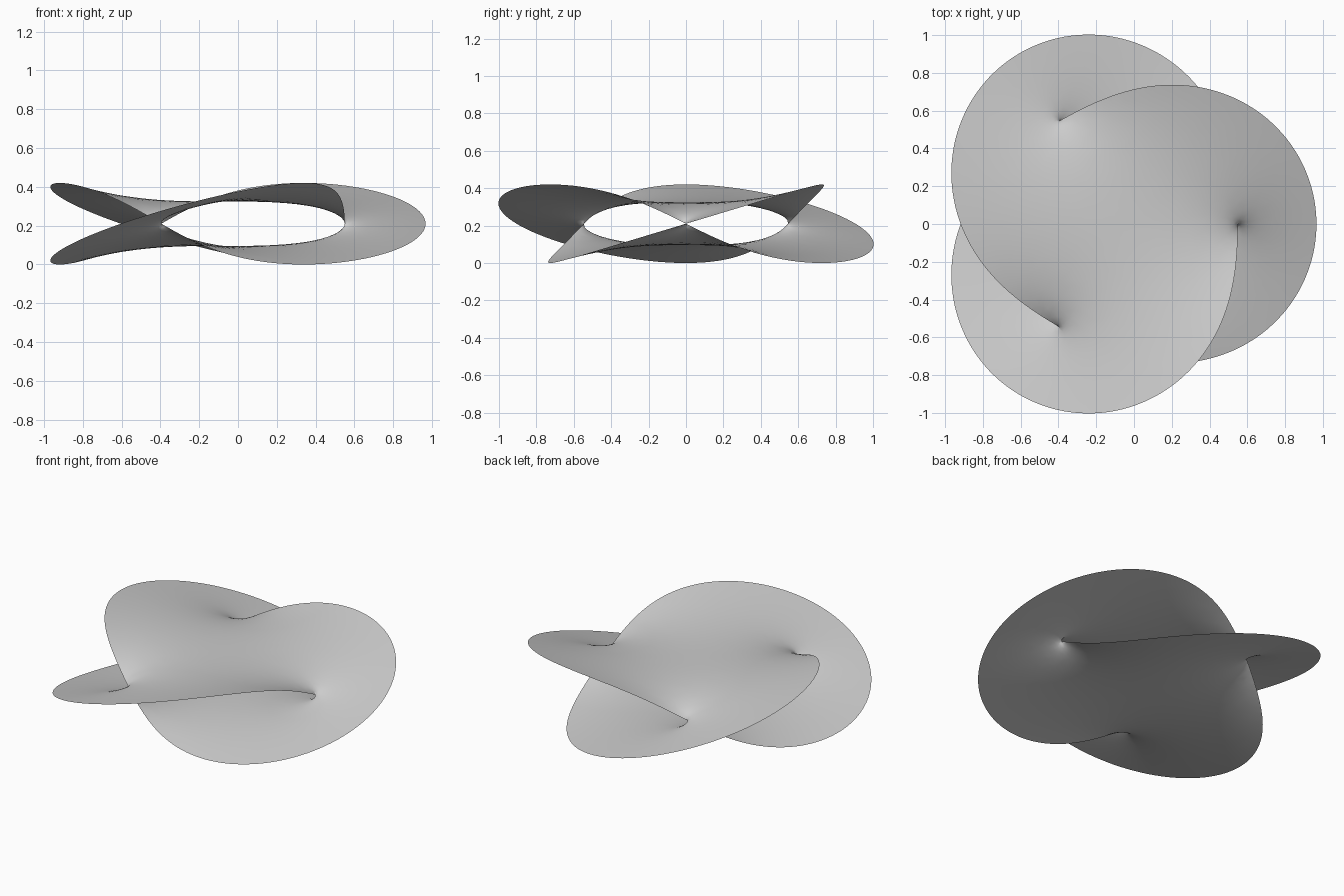
import bpy, bmesh, math, random
from mathutils import Vector, Matrix
from mathutils.geometry import delaunay_2d_cdt

if "Cube" in bpy.data.objects:
    bpy.data.objects.remove(bpy.data.objects["Cube"])

random.seed(4)
R, A, H = 0.838, 0.208, 0.21      # knot radius, radial swing, height swing
SHIFT = -0.08                     # moves the three-lobed outline to x centre
STEP = math.radians(120)


def polar(r, a, z=0.0):
    return Vector((r * math.cos(a), r * math.sin(a), z))


# Outline of the upper sheet: three knot arcs joined by straight twist lines
rim = []
for s in range(3):
    for i in range(70):
        u = 1 - (1 - i / 70) ** 1.35          # closer points at the inner tip
        a = STEP * u
        rim.append(polar(R + A * math.cos(1.5 * a), a + s * STEP, H * math.sin(1.5 * a)))
    for i in range(16):
        f = (i / 16) ** 1.4
        rim.append(polar(R - A + 2 * A * f, (s + 1) * STEP))
n_rim = len(rim)
tips = [polar(R - A, s * STEP).to_2d() for s in range(3)]


# Scatter inner points, denser around the three tips
def spacing(p):
    return min(0.043, 0.009 + 0.16 * min((p - t).length for t in tips))


pts = [p.to_2d() for p in rim]
turns = [Matrix.Rotation(s * STEP, 2) for s in range(3)]
for k in range(5500):
    if k % 4 == 0:
        d = 0.2 * random.random()
        a = random.uniform(0, 2 * math.pi)
        p = tips[0] + Vector((d * math.cos(a), d * math.sin(a)))
    else:
        p = polar((R + A) * math.sqrt(random.random()), random.uniform(0, STEP)).to_2d()
    ang = math.atan2(p.y, p.x) % STEP
    if p.length >= R + A * math.cos(1.5 * ang) - 0.003:
        continue
    h2 = (0.8 * spacing(p)) ** 2
    if all((p.x - q.x) ** 2 + (p.y - q.y) ** 2 > h2 for q in pts):
        pts += [t @ p for t in turns]

co2, _, tris, orig, _, _ = delaunay_2d_cdt(pts, [], [list(range(n_rim))], 1, 1e-6)
pos, fixed = [], []
for v, src in zip(co2, orig):
    on_rim = [i for i in src if i < n_rim]
    fixed.append(bool(on_rim))
    pos.append(rim[on_rim[0]].copy() if on_rim else Vector((v.x, v.y, 0)))


# Relax the sheet like a soap film (cotangent weights)
def edge_weights(points):
    w = [{} for _ in points]
    for t in tris:
        for k in range(3):
            i, j, o = t[k], t[(k + 1) % 3], t[(k + 2) % 3]
            a, b = points[i] - points[o], points[j] - points[o]
            c = a.dot(b) / max(a.cross(b).length, 1e-9)
            c = max(-3, min(8, c)) * 0.5
            w[i][j] = w[i].get(j, 0) + c
            w[j][i] = w[j].get(i, 0) + c
    return w


free = [i for i, f in enumerate(fixed) if not f]
for rnd in range(8):
    w = edge_weights([Vector((p.x, p.y, 0)) for p in pos] if rnd == 0 else pos)
    rows = [(i, [(j, max(c, 0.01)) for j, c in w[i].items()]) for i in free]
    rows = [(i, [(j, c / sum(x[1] for x in nb)) for j, c in nb]) for i, nb in rows]
    for sweep in range(90 if rnd == 0 else 35):
        for i, nb in rows:
            x = y = z = 0.0
            for j, c in nb:
                q = pos[j]
                x += c * q.x
                y += c * q.y
                z += c * q.z
            p = pos[i]
            k = 1.7 if rnd == 0 else 1.3
            pos[i] = p + k * (Vector((x, y, z)) - p)

# Upper sheet plus its copy turned over about the x axis, welded on the twist lines
bm = bmesh.new()
for low in (False, True):
    vs = [bm.verts.new((p.x, -p.y, -p.z) if low else p) for p in pos]
    for t in tris:
        # the turned copy is reversed so both sheets form one continuous side
        bm.faces.new([vs[i] for i in (reversed(t) if low else t)])
bmesh.ops.remove_doubles(bm, verts=bm.verts, dist=1e-5)
bmesh.ops.translate(bm, verts=bm.verts, vec=(SHIFT, 0, H))
for f in bm.faces:
    f.smooth = True
mesh = bpy.data.meshes.new("knot_film")
bm.to_mesh(mesh)
bm.free()
film = bpy.data.objects.new("knot_film", mesh)
bpy.context.collection.objects.link(film)

grey = bpy.data.materials.new("light_grey")
grey.diffuse_color = (0.6, 0.6, 0.6, 1)
grey.use_nodes = True
grey.node_tree.nodes["Principled BSDF"].inputs["Base Color"].default_value = grey.diffuse_color
mesh.materials.append(grey)
